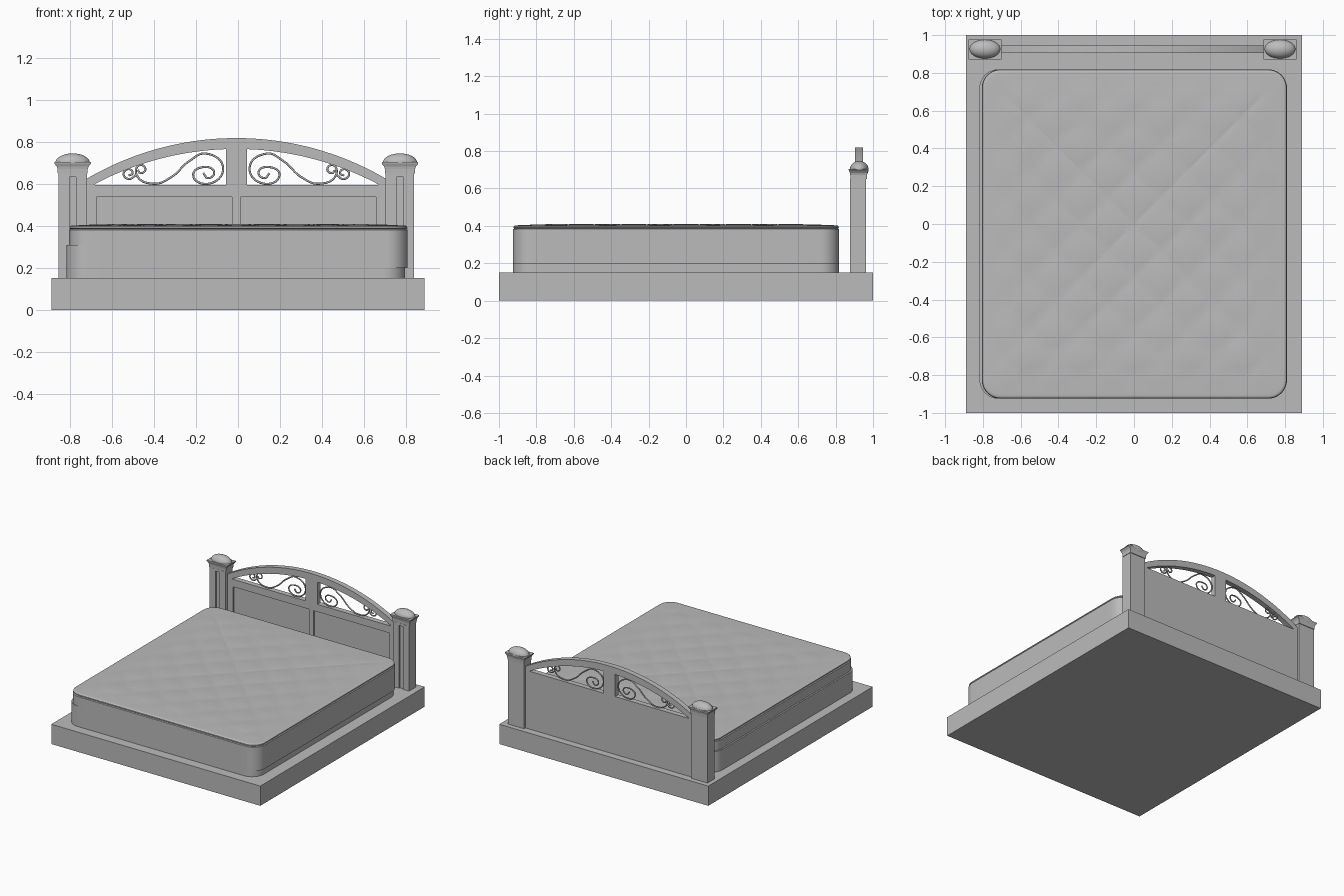
import bpy, bmesh, math
from mathutils import Vector

if "Cube" in bpy.data.objects:
    bpy.data.objects.remove(bpy.data.objects["Cube"], do_unlink=True)

grey = bpy.data.materials.new("plain_grey")
grey.use_nodes = True
grey.diffuse_color = (0.5, 0.5, 0.5, 1)
grey.node_tree.nodes["Principled BSDF"].inputs["Base Color"].default_value = (0.5, 0.5, 0.5, 1)

HEAD_X, HEAD_Y = -0.008, 0.924   # headboard centre
FLOOR = 0.152                    # top of the platform


def finish(name, bm, smooth=None):
    bmesh.ops.recalc_face_normals(bm, faces=bm.faces)
    mesh = bpy.data.meshes.new(name)
    bm.to_mesh(mesh)
    bm.free()
    obj = bpy.data.objects.new(name, mesh)
    bpy.context.collection.objects.link(obj)
    mesh.materials.append(grey)
    if smooth:
        select(obj)
        bpy.ops.object.shade_smooth_by_angle(angle=math.radians(smooth))
    return obj


def select(obj):
    bpy.ops.object.select_all(action='DESELECT')
    obj.select_set(True)
    bpy.context.view_layer.objects.active = obj


def loft(name, rings, smooth=None):
    """Closed skin through rings of equal point count, capped at both ends."""
    bm = bmesh.new()
    loops = [[bm.verts.new(p) for p in ring] for ring in rings]
    n = len(loops[0])
    for a, b in zip(loops, loops[1:]):
        for i in range(n):
            j = (i + 1) % n
            bm.faces.new((a[i], a[j], b[j], b[i]))
    bm.faces.new(loops[0])
    bm.faces.new(loops[-1])
    return finish(name, bm, smooth)


def box(name, x0, x1, y0, y1, z0, z1):
    rect = [(x0, y0), (x1, y0), (x1, y1), (x0, y1)]
    return loft(name, [[(x, y, z) for x, y in rect] for z in (z0, z1)])


def extrude_y(name, outline, y0, y1):
    return loft(name, [[(x, y, z) for x, z in outline] for y in (y0, y1)])


def rounded_rect(cx, cy, hx, hy, r, z, steps=10, side=24):
    """Rounded rectangle ring with evenly split sides."""
    corners = []
    for k, (sx, sy) in enumerate([(1, 1), (-1, 1), (-1, -1), (1, -1)]):
        for i in range(steps + 1):
            a = math.pi / 2 * (k + i / steps)
            corners.append(Vector((cx + sx * (hx - r) + r * math.cos(a),
                                   cy + sy * (hy - r) + r * math.sin(a), z)))
    pts = []
    for i, p in enumerate(corners):
        pts.append(p)
        if i % (steps + 1) == steps:
            q = corners[(i + 1) % len(corners)]
            pts += [p.lerp(q, t / side) for t in range(1, side)]
    return pts


# Platform and box spring
box("platform", -0.89, 0.89, -1, 1, 0, FLOOR)
loft("box_spring", [rounded_rect(-0.01, -0.053, 0.808, 0.872, 0.1, z)
                    for z in (FLOOR, 0.31)], 40)

# Mattress: straight sides, piped rim and softly quilted top
MX, MY, HX, HY = 0.002, -0.053, 0.808, 0.872
rings = [rounded_rect(MX, MY, HX - d, HY - d, 0.1 - d, z)
         for d, z in [(0, 0.2), (0, 0.382), (0.007, 0.386), (0.002, 0.39),
                      (0.003, 0.397), (0.009, 0.402), (0.018, 0.403)]]
rim = rings[-1]
for k in range(1, 45):
    s = 1 - k / 45
    ring = []
    for p in rim:
        x, y = MX + (p.x - MX) * s, MY + (p.y - MY) * s
        u, v = (x + y) * math.pi / 0.28, (x - y) * math.pi / 0.28
        puff = math.sqrt(abs(math.sin(u) * math.sin(v)))
        fade = min(1, (1 - s) * 5)
        ring.append((x, y, 0.403 + fade * (0.002 + 0.005 * puff)))
    rings.append(ring)
loft("mattress", rings, 40)

# Bed posts with a fluted front, flared cap and oval finial
for side, label in ((-1, "right"), (1, "left")):
    px = HEAD_X + side * 0.781
    w, front, back = 0.068, 0.878, 0.962
    plan = [(-w, front), (-0.016, front), (-0.016, front + 0.01), (0.016, front + 0.01),
            (0.016, front), (w, front), (w, back), (-w, back)]
    loft(label + "_post", [[(px + x, y, z) for x, y in plan] for z in (FLOOR, 0.635)])
    box(label + "_post_collar", px - w, px + w, front, back, 0.635, 0.652)
    caps = []
    for hx, hy, z in [(0.071, 0.044, 0.65), (0.072, 0.045, 0.672), (0.076, 0.047, 0.684),
                      (0.087, 0.053, 0.698), (0.087, 0.053, 0.705)]:
        caps.append([(px + sx * hx, HEAD_Y - 0.001 + sy * hy, z)
                     for sx, sy in ((-1, -1), (1, -1), (1, 1), (-1, 1))])
    loft(label + "_post_cap", caps)
    bm = bmesh.new()
    bmesh.ops.create_uvsphere(bm, u_segments=32, v_segments=16, radius=1)
    bmesh.ops.scale(bm, vec=(0.082, 0.05, 0.045), verts=bm.verts)
    bmesh.ops.translate(bm, vec=(px, HEAD_Y + 0.002, 0.702), verts=bm.verts)
    finish(label + "_post_finial", bm, 40)


# Headboard: arched board with two openings and two sunken panels
def arc(x, top, radius):
    return top - radius + math.sqrt(radius ** 2 - x ** 2)


def span(x0, x1, n):
    return [x0 + (x1 - x0) * i / n for i in range(n + 1)]


outline = [(HEAD_X - 0.72, FLOOR), (HEAD_X + 0.72, FLOOR)]
outline += [(HEAD_X + x, arc(x, 0.82, 1.41)) for x in span(0.72, -0.72, 48)]
headboard = extrude_y("headboard", outline, 0.904, 0.945)

cutters = []
for s in (-1, 1):
    hole = [(HEAD_X + s * 0.05, 0.597)]
    hole += [(HEAD_X + s * x, arc(x, 0.768, 1.445)) for x in span(0.05, 0.675, 24)]
    hole.append((HEAD_X + s * 0.675, 0.597))
    cutters.append(extrude_y("opening_cutter", hole, 0.85, 1))
    x0, x1 = sorted((HEAD_X + s * 0.02, HEAD_X + s * 0.667))
    cutters.append(box("panel_cutter", x0, x1, 0.85, 0.914, FLOOR + 0.05, 0.54))
for c in cutters:
    c.hide_render = True
    mod = headboard.modifiers.new("cut", 'BOOLEAN')
    mod.operation, mod.solver, mod.object = 'DIFFERENCE', 'EXACT', c
    select(headboard)
    bpy.ops.object.modifier_apply(modifier=mod.name)
    bpy.data.objects.remove(c, do_unlink=True)
select(headboard)
bpy.ops.object.shade_smooth_by_angle(angle=math.radians(20))

# Wrought scrollwork inside the openings, mirrored about the centre strut
main_scroll = [(.158, .653), (.134, .629), (.106, .658), (.153, .682), (.206, .644),
               (.134, .602), (.063, .677), (.144, .746), (.225, .71), (.31, .634),
               (.396, .602), (.476, .645), (.462, .691), (.434, .672), (.457, .653),
               (.47, .667)]
small_curl = [(.476, .645), (.514, .625), (.538, .648), (.514, .672), (.495, .653),
              (.514, .641)]
for s, label in ((-1, "right"), (1, "left")):
    curve = bpy.data.curves.new(label + "_scrollwork", 'CURVE')
    curve.dimensions = '3D'
    curve.bevel_depth, curve.bevel_resolution, curve.resolution_u = 0.005, 2, 8
    curve.use_fill_caps = True
    curve.materials.append(grey)
    for path in (main_scroll, small_curl):
        spline = curve.splines.new('BEZIER')
        spline.bezier_points.add(len(path) - 1)
        for bp, (x, z) in zip(spline.bezier_points, path):
            bp.co = (HEAD_X + s * x, HEAD_Y, z)
            bp.handle_left_type = bp.handle_right_type = 'AUTO'
    scroll = bpy.data.objects.new(label + "_scrollwork", curve)
    bpy.context.collection.objects.link(scroll)
